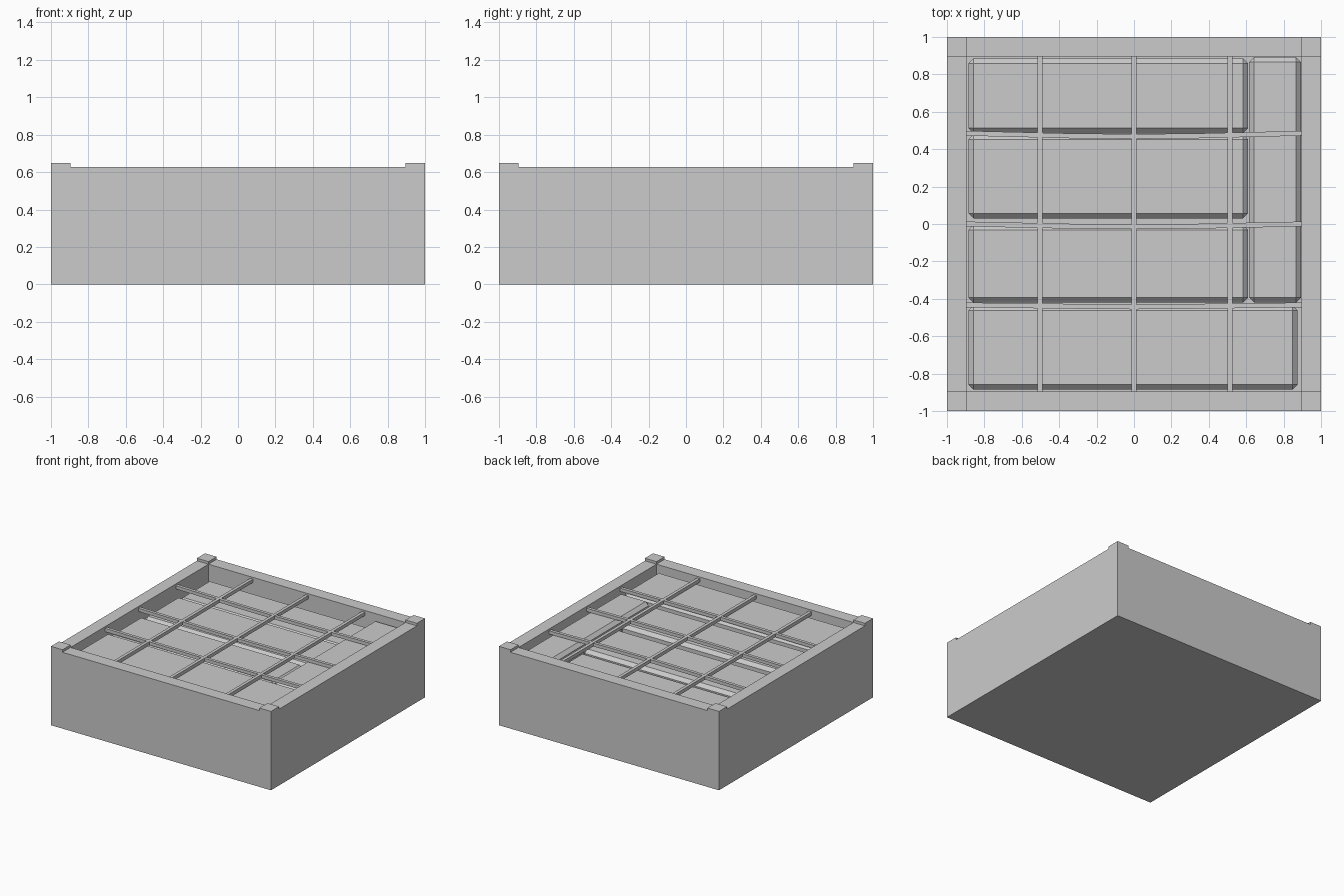
import bpy

if "Cube" in bpy.data.objects:
    bpy.data.objects.remove(bpy.data.objects["Cube"])

def box(name, x0, x1, y0, y1, z0, z1, bevel=0.0):
    bpy.ops.mesh.primitive_cube_add(size=1, location=((x0+x1)/2, (y0+y1)/2, (z0+z1)/2))
    ob = bpy.context.object
    ob.name = name
    ob.scale = (x1-x0, y1-y0, z1-z0)
    bpy.ops.object.transform_apply(location=False, rotation=False, scale=True)
    if bevel:
        mod = ob.modifiers.new("chamfer", "BEVEL")
        mod.width = bevel
        mod.segments = 1
    return ob

IN, RIM, POST, FLOOR = 0.895, 0.627, 0.648, 0.05

# Crate walls and corner posts
for s, side in ((-1, "low"), (1, "high")):
    a, b = sorted((s * IN, s))
    box(f"wall_y_{side}", -IN, IN, a, b, 0, RIM)
    box(f"wall_x_{side}", a, b, -IN, IN, 0, RIM)
    for t in (-1, 1):
        c, d = sorted((t * IN, t))
        box("corner_post", a, b, c, d, 0, POST)

# Crate floor
box("base", -IN, IN, -IN, IN, 0, FLOOR)

# Chamfered blocks lying inside, stepping up towards the front
blocks = [(-0.885, 0.61, 0.485, 0.885, 0.51), (-0.885, 0.61, 0.03, 0.48, 0.53),
          (-0.885, 0.61, -0.42, -0.005, 0.55), (-0.885, 0.875, -0.885, -0.435, 0.58),
          (0.615, 0.893, -0.42, 0.893, 0.58)]
for x0, x1, y0, y1, z in blocks:
    box("inner_block", x0, x1, y0, y1, FLOOR, z, 0.027)

# Straight grille bars running front to back
for x in (-0.503, 0.0, 0.514):
    box("long_bar", x-0.013, x+0.013, -IN, IN, 0.585, 0.613)

# Slightly bowed grille bars running side to side
def bowed_bar(name, points, w=0.013, z0=0.585, z1=0.612):
    verts, faces = [], []
    for x, y in points:
        verts += [(x, y-w, z0), (x, y+w, z0), (x, y+w, z1), (x, y-w, z1)]
    for i in range(len(points)-1):
        for k in range(4):
            j = (k+1) % 4
            faces.append((4*i+k, 4*i+4+k, 4*i+4+j, 4*i+j))
    n = 4 * (len(points)-1)
    faces += [(0, 1, 2, 3), (n+3, n+2, n+1, n)]
    me = bpy.data.meshes.new(name)
    me.from_pydata(verts, [], faces)
    me.update()
    ob = bpy.data.objects.new(name, me)
    bpy.context.collection.objects.link(ob)

for ends, mid in ((0.485, 0.468), (0.0, -0.015), (-0.433, -0.443)):
    bowed_bar("cross_bar", [(-IN, ends), (-0.33, mid+0.003), (0.0, mid),
                            (0.33, mid+0.003), (IN, ends)])
